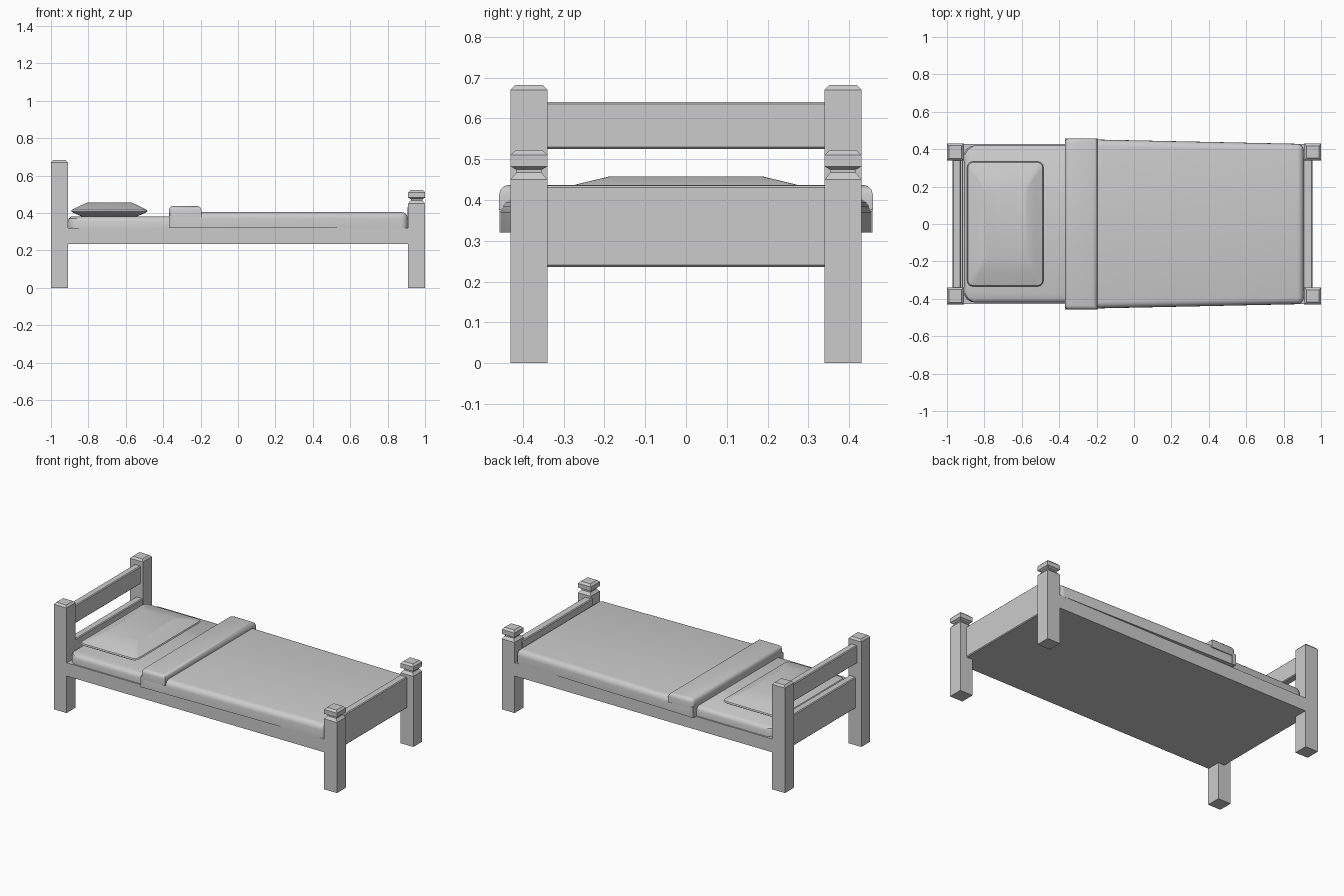
import bpy, bmesh, math

if "Cube" in bpy.data.objects:
    bpy.data.objects.remove(bpy.data.objects["Cube"])


def finish(bm, name, smooth=False):
    bmesh.ops.recalc_face_normals(bm, faces=bm.faces)
    me = bpy.data.meshes.new(name)
    bm.to_mesh(me)
    bm.free()
    ob = bpy.data.objects.new(name, me)
    bpy.context.collection.objects.link(ob)
    if smooth:
        bpy.ops.object.select_all(action='DESELECT')
        ob.select_set(True)
        bpy.context.view_layer.objects.active = ob
        bpy.ops.object.shade_smooth_by_angle(angle=math.radians(35))
    return ob


def loft(name, rings, smooth=False):
    """Skin a stack of equal-length point rings and cap both ends."""
    bm = bmesh.new()
    vs = [[bm.verts.new(p) for p in r] for r in rings]
    n = len(vs[0])
    for a, b in zip(vs, vs[1:]):
        for i in range(n):
            bm.faces.new((a[i], a[(i + 1) % n], b[(i + 1) % n], b[i]))
    bm.faces.new(vs[0])
    bm.faces.new(vs[-1])
    return finish(bm, name, smooth)


def rect(cx, cy, hx, hy, z, r=0.0, seg=0):
    """Rectangle ring at height z, with optional rounded corners."""
    pts = []
    for k, (sx, sy) in enumerate(((1, 1), (-1, 1), (-1, -1), (1, -1))):
        for s in range(seg + 1):
            a = math.pi / 2 * (k + (s / seg if seg else 0))
            pts.append((cx + sx * (hx - r) + r * math.cos(a) * (seg > 0),
                        cy + sy * (hy - r) + r * math.sin(a) * (seg > 0), z))
    return pts


def box(name, x0, x1, y, z0, z1, y_end=None, bevel=0.0, seg=1, pick=None):
    """Box symmetric in y; half width may taper to y_end at x1; picked edges are bevelled."""
    ye = y if y_end is None else y_end
    bm = bmesh.new()
    bmesh.ops.create_cube(bm, size=2)
    for v in bm.verts:
        far = v.co.x > 0
        v.co = (x1 if far else x0, (ye if far else y) * v.co.y, z1 if v.co.z > 0 else z0)
    if bevel:
        edges = [e for e in bm.edges
                 if pick is None or pick((e.verts[0].co + e.verts[1].co) / 2)]
        bmesh.ops.bevel(bm, geom=edges, offset=bevel, segments=seg, profile=0.5, affect='EDGES')
    return finish(bm, name, seg > 1)


# Corner posts: (half width, height) profiles
head_profile = [(0.045, 0), (0.045, 0.67), (0.034, 0.682)]
foot_profile = [(0.045, 0), (0.045, 0.45), (0.031, 0.467), (0.031, 0.474),
                (0.045, 0.482), (0.045, 0.51), (0.033, 0.522)]
for side, s in (("front", -1), ("back", 1)):
    loft("head_post_" + side, [rect(-0.955, s * 0.385, h, h, z) for h, z in head_profile])
    loft("foot_post_" + side, [rect(0.955, s * 0.385, h, h, z) for h, z in foot_profile])

# Frame: closed base with side rails, end boards
box("bed_base", -0.93, 0.93, 0.428, 0.235, 0.32)
box("foot_board", 0.905, 0.955, 0.36, 0.235, 0.435, bevel=0.005)
box("head_board_lower", -0.96, -0.913, 0.36, 0.235, 0.435, bevel=0.005)
box("head_board_upper", -0.97, -0.925, 0.36, 0.525, 0.64, bevel=0.005)

# Mattress with rounded corners and top edge
loft("mattress", [rect(0, 0, 0.91 - i, 0.42 - i, z, 0.06, 4) for i, z in
                  ((0, 0.315), (0, 0.355), (0.005, 0.37), (0.018, 0.38))], True)

# Blanket widening toward the head, rounded on the top sides and the foot end
box("blanket", -0.37, 0.908, 0.455, 0.32, 0.405, y_end=0.428, bevel=0.035, seg=4,
    pick=lambda m: (m.z > 0.39 and m.x > 0) or (m.x > 0.8 and abs(m.y) > 0.3)
    or (m.z > 0.39 and abs(m.y) > 0.3))

# Turned-down fold across the blanket, with its side flaps
box("blanket_fold", -0.37, -0.195, 0.458, 0.375, 0.437, bevel=0.024, seg=3,
    pick=lambda m: m.z > 0.43 or (m.x < -0.36 and abs(m.y) > 0.3 and m.z > 0.38))
box("blanket_fold_flap", -0.37, -0.345, 0.457, 0.32, 0.39)

# Pillow: soft rounded outline narrowing to a flat top and bottom
loft("pillow", [rect(-0.688, 0, hx, hy, z, r, 3) for hx, hy, z, r in
                ((0.14, 0.22, 0.378, 0.03), (0.195, 0.325, 0.402, 0.03),
                 (0.204, 0.334, 0.409, 0.03), (0.2, 0.33, 0.417, 0.03),
                 (0.155, 0.265, 0.439, 0.02), (0.115, 0.19, 0.457, 0.015))], True)
